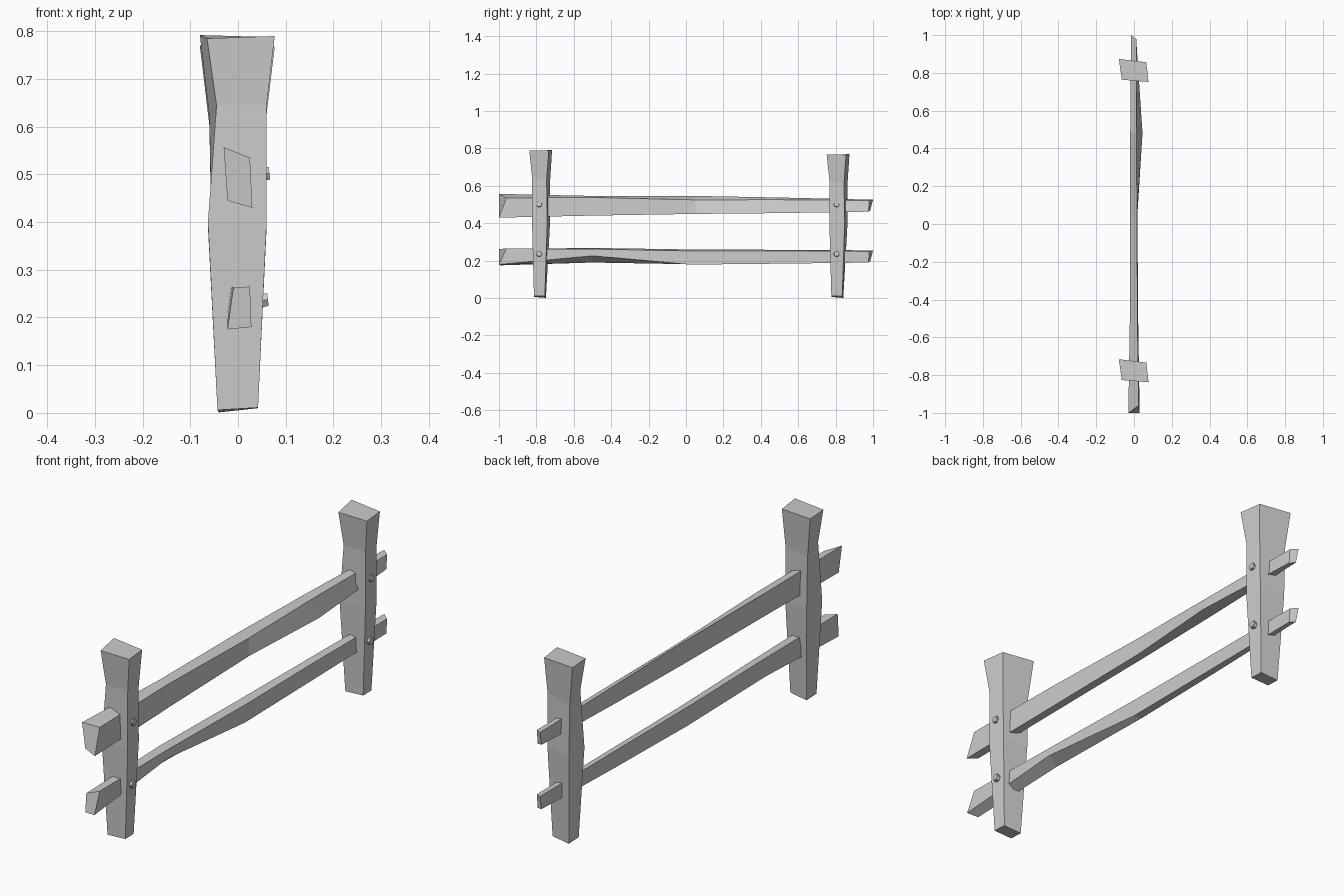
import bpy, bmesh, math
from mathutils import Matrix


def finish(name, bm):
    bmesh.ops.recalc_face_normals(bm, faces=bm.faces)
    me = bpy.data.meshes.new(name)
    bm.to_mesh(me)
    bm.free()
    ob = bpy.data.objects.new(name, me)
    bpy.context.collection.objects.link(ob)
    return ob


def loft(name, sections):
    """Skin a run of four-cornered sections and cap both ends."""
    bm = bmesh.new()
    rings = [[bm.verts.new(p) for p in s] for s in sections]
    for a, b in zip(rings, rings[1:]):
        for i in range(4):
            j = (i + 1) % 4
            bm.faces.new((a[i], a[j], b[j], b[i]))
    bm.faces.new(rings[0])
    bm.faces.new(rings[-1])
    return finish(name, bm)


# Post sections, corners: front left, front right, back right, back left
POST = [
    [(-.043, -.026, .006), (.042, -.028, .011), (.040, .030, .010), (-.040, .036, .001)],
    [(-.063, -.036, .40), (.060, -.038, .40), (.055, .043, .40), (-.056, .058, .40)],
    [(-.045, -.034, .645), (.060, -.038, .645), (.056, .040, .63), (-.060, .058, .62)],
    [(-.065, -.041, .785), (.077, -.053, .790), (.065, .051, .788), (-.080, .069, .792)],
]

# Rail sections, corners: top back, top front, bottom front, bottom back
UPPER = [
    [(-.030, -1, .557), (.025, -.96, .535), (.030, -1, .430), (-.022, -.99, .445)],
    [(-.022, -.5, .546), (.018, -.5, .538), (.022, -.5, .441), (-.020, -.5, .448)],
    [(-.020, .05, .546), (.016, .05, .525), (.018, .05, .450), (-.020, .05, .452)],
    [(-.020, .48, .538), (.012, .48, .526), (.045, .48, .454), (-.018, .48, .458)],
    [(-.016, 1, .526), (.012, .98, .522), (.012, .975, .462), (-.014, .985, .468)],
]
LOWER = [
    [(-.010, -1, .262), (.025, -.96, .265), (.028, -1, .180), (-.022, -.99, .175)],
    [(-.020, -.5, .268), (.018, -.5, .262), (.020, -.5, .226), (-.020, -.5, .190)],
    [(-.020, .02, .260), (.016, .02, .252), (.018, .02, .179), (-.020, .02, .181)],
    [(-.018, .5, .258), (.012, .5, .252), (.015, .5, .184), (-.018, .5, .187)],
    [(-.016, 1, .255), (.012, .98, .250), (.012, .975, .190), (-.014, .985, .196)],
]


def peg(name, y, z, tip):
    bm = bmesh.new()
    m = (Matrix.Translation((tip - .02, y, z))
         @ Matrix.Rotation(math.radians(84), 4, 'Y'))
    bmesh.ops.create_cone(bm, cap_ends=True, segments=6, radius1=.019,
                          radius2=.015, depth=.04, matrix=m)
    return finish(name, bm)


# Two posts, the rear one slightly shorter, each with two pegs
for side, y0, tall in (("front", -.785, 1), ("back", .805, .972)):
    loft(side + "_post", [[(x, y + y0, z * tall) for x, y, z in s] for s in POST])
    peg(side + "_upper_peg", y0, .50, .066)
    peg(side + "_lower_peg", y0, .235, .063)

# Rails passing through both posts
loft("upper_rail", UPPER)
loft("lower_rail", LOWER)
